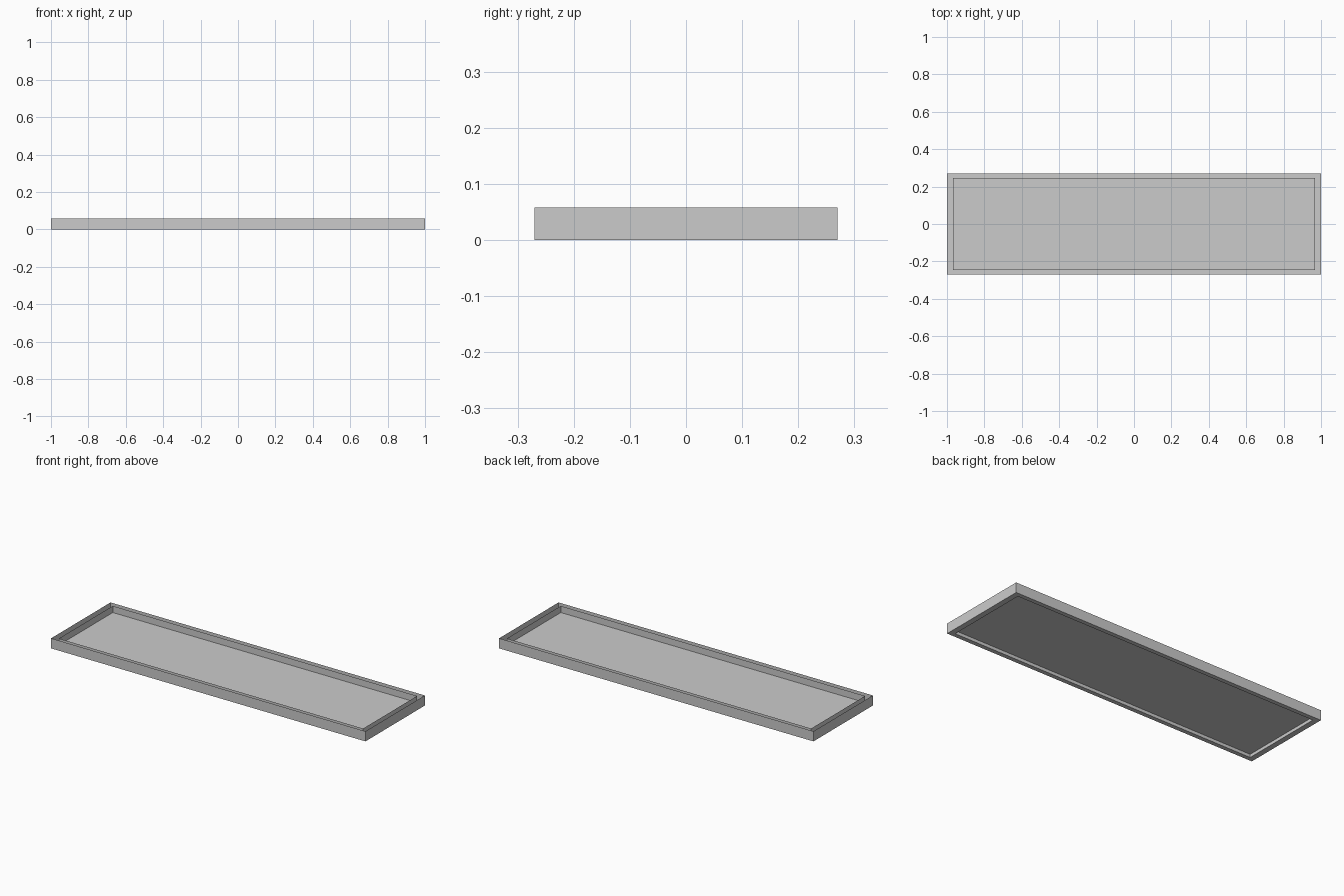
import bpy, bmesh

if "Cube" in bpy.data.objects:
    bpy.data.objects.remove(bpy.data.objects["Cube"])

HX, HY, H = 1.0, 0.27, 0.058      # outer half sizes and height
IX, IY = 0.968, 0.245             # inner lip half sizes
LIP, FLOOR = 0.056, 0.018         # lip top and panel level


def loop(bm, hx, hy, z):
    return [bm.verts.new((sx * hx, sy * hy, z))
            for sx, sy in ((-1, -1), (1, -1), (1, 1), (-1, 1))]


def bridge(bm, a, b):
    for i in range(4):
        j = (i + 1) % 4
        bm.faces.new((a[i], a[j], b[j], b[i]))


def finish(bm, name):
    me = bpy.data.meshes.new(name)
    bm.to_mesh(me)
    bm.free()
    ob = bpy.data.objects.new(name, me)
    bpy.context.collection.objects.link(ob)


# Channel-shaped sheet frame: outer wall, bottom flange, inner lip
bm = bmesh.new()
rings = [loop(bm, *r) for r in ((HX, HY, H), (HX, HY, 0),
                                (IX, IY, 0), (IX, IY, LIP))]
for a, b in zip(rings, rings[1:]):
    bridge(bm, b, a)
finish(bm, "tray_frame")

# Flat panel recessed inside the lip
bm = bmesh.new()
bm.faces.new(loop(bm, IX, IY, FLOOR))
finish(bm, "tray_panel")
